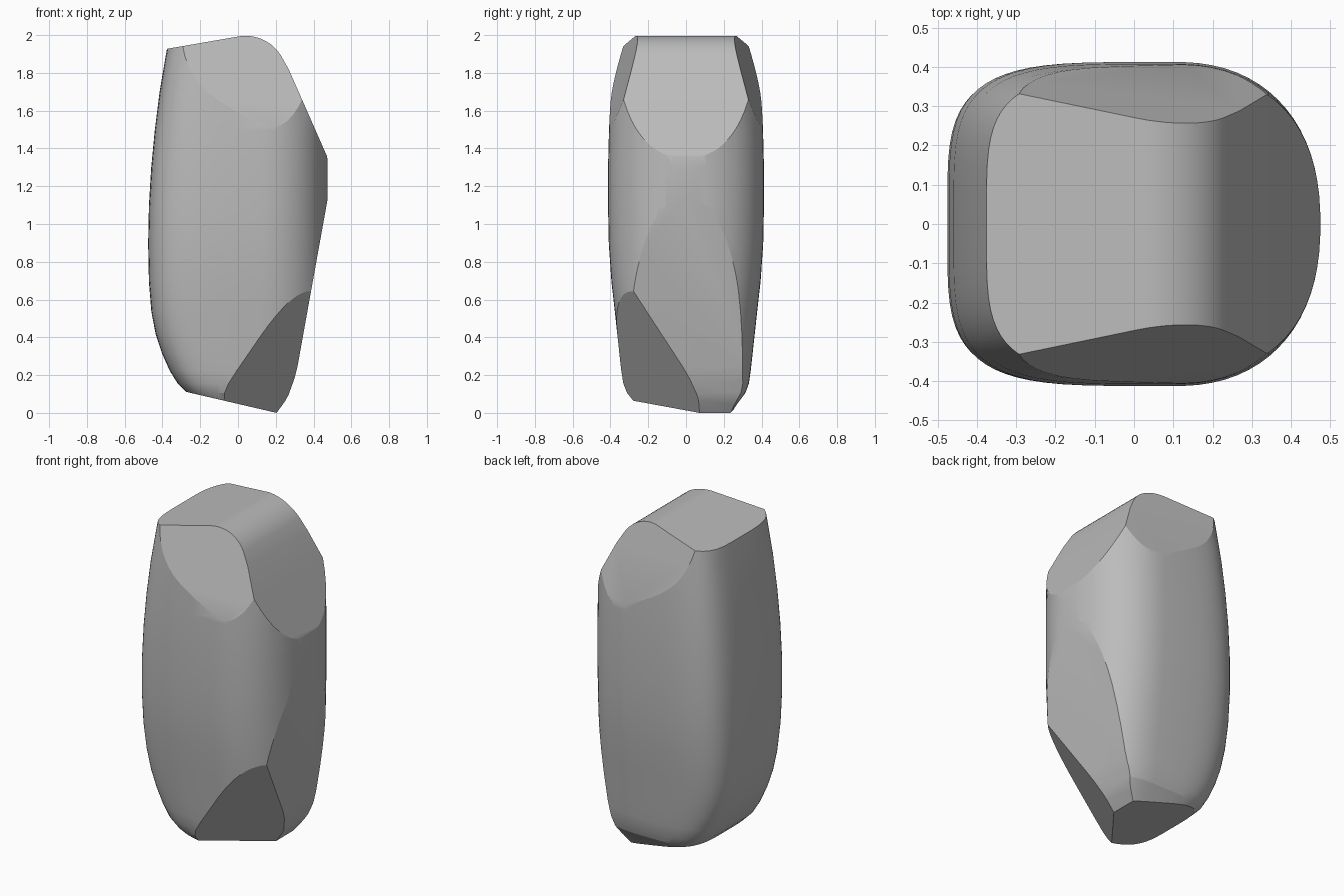
import bpy, bmesh, math
from mathutils import Vector

cube = bpy.data.objects.get("Cube")
if cube:
    bpy.data.objects.remove(cube, do_unlink=True)

SEG = 72
MID = 0.1  # x where the rounded right half meets the squarer left half

# Body rows: height, left reach, half depth
ROWS = [(-0.03, 0.16, 0.22), (0.05, 0.21, 0.27), (0.11, 0.27, 0.315), (0.16, 0.32, 0.333),
        (0.23, 0.363, 0.343), (0.32, 0.403, 0.353), (0.42, 0.436, 0.364), (0.54, 0.459, 0.377),
        (0.7, 0.472, 0.395), (0.9, 0.476, 0.409), (1.1, 0.472, 0.413), (1.3, 0.46, 0.413),
        (1.5, 0.441, 0.408), (1.7, 0.416, 0.398), (1.9, 0.382, 0.385), (2.05, 0.354, 0.372)]


def outline(t, left, half):
    """Lopsided superellipse: square-shouldered left, round right."""
    c, s = math.cos(t), math.sin(t)
    n = 2.3 if c > 0 else 4.3
    reach = 0.475 - MID if c > 0 else left + MID
    x = MID + math.copysign(abs(c) ** (2 / n), c) * reach
    return x, math.copysign(abs(s) ** (2 / n), s) * half


def cut(bm, point, normal):
    """Slice away everything beyond a plane and close the opening."""
    bmesh.ops.bisect_plane(bm, geom=bm.verts[:] + bm.edges[:] + bm.faces[:], dist=1e-5,
                           plane_co=point, plane_no=normal, clear_outer=True)
    bmesh.ops.holes_fill(bm, edges=[e for e in bm.edges if e.is_boundary], sides=0)


def tilt(degrees):
    """Normal in the x-z plane, measured from +x towards +z."""
    a = math.radians(degrees)
    return Vector((math.cos(a), 0, math.sin(a)))


# Barrel-shaped body
bm = bmesh.new()
rings = []
for z, left, half in ROWS:
    rings.append([bm.verts.new((*outline(math.tau * (i + 0.5) / SEG, left, half), z)) for i in range(SEG)])
for low, high in zip(rings, rings[1:]):
    for i in range(SEG):
        j = (i + 1) % SEG
        bm.faces.new((low[i], low[j], high[j], high[i]))
bm.faces.new(rings[0][::-1])
bm.faces.new(rings[-1])

# Right side: upper slope, softened shoulder and lower flat
slope = math.degrees(math.atan2(0.22, 0.5))
cut(bm, (0.25, 0, 1.865), tilt(slope))
cut(bm, (0.469, 0, 1.37), tilt(slope * 0.5))
cut(bm, (0.459, 0, 1.05), tilt(-10.2))
for x, z, a in ((0.32, 0.27, -14), (0.297, 0.18, -20), (0.27, 0.105, -27), (0.24, 0.053, -36)):
    cut(bm, (x, 0, z), tilt(a))

# Rounded crest, rolling from the right slope to the top flat
flat = 99.8
radius = 0.22
centre = Vector((0.04, 0, 2.0 - radius))
for k in range(1, 13):
    normal = tilt(slope + (flat - slope) * k / 13)
    cut(bm, centre + normal * radius, normal)
cut(bm, centre + tilt(flat) * radius, tilt(flat))

# Top chamfers, front and back
for side in (-1, 1):
    cut(bm, (0, side * 0.27, 2.0), Vector((0.15, side, 0.33)))

# Sloping base and the broken lower front corner
cut(bm, (0.2, 0, 0.005), Vector((-0.1, 0, -0.43)))
a, b, c = Vector((0.285, -0.27, 0.51)), Vector((0.2, 0.07, 0.0)), Vector((-0.1, -0.36, 0.13))
normal = (b - a).cross(c - a)
if normal.y > 0:
    normal.negate()
cut(bm, a, normal)

bmesh.ops.remove_doubles(bm, verts=bm.verts[:], dist=0.0005)
bmesh.ops.recalc_face_normals(bm, faces=bm.faces[:])
low = min(v.co.z for v in bm.verts)
bmesh.ops.translate(bm, verts=bm.verts[:], vec=(0, 0, -low))

mesh = bpy.data.meshes.new("rock")
bm.to_mesh(mesh)
bm.free()
rock = bpy.data.objects.new("rock", mesh)
bpy.context.collection.objects.link(rock)

# Stone colour
stone = bpy.data.materials.new("grey stone")
stone.use_nodes = True
colour = (0.5, 0.5, 0.5, 1)
stone.diffuse_color = colour
stone.node_tree.nodes["Principled BSDF"].inputs["Base Color"].default_value = colour
mesh.materials.append(stone)

bpy.ops.object.select_all(action="DESELECT")
rock.select_set(True)
bpy.context.view_layer.objects.active = rock
bpy.ops.object.shade_smooth_by_angle(angle=math.radians(16))
